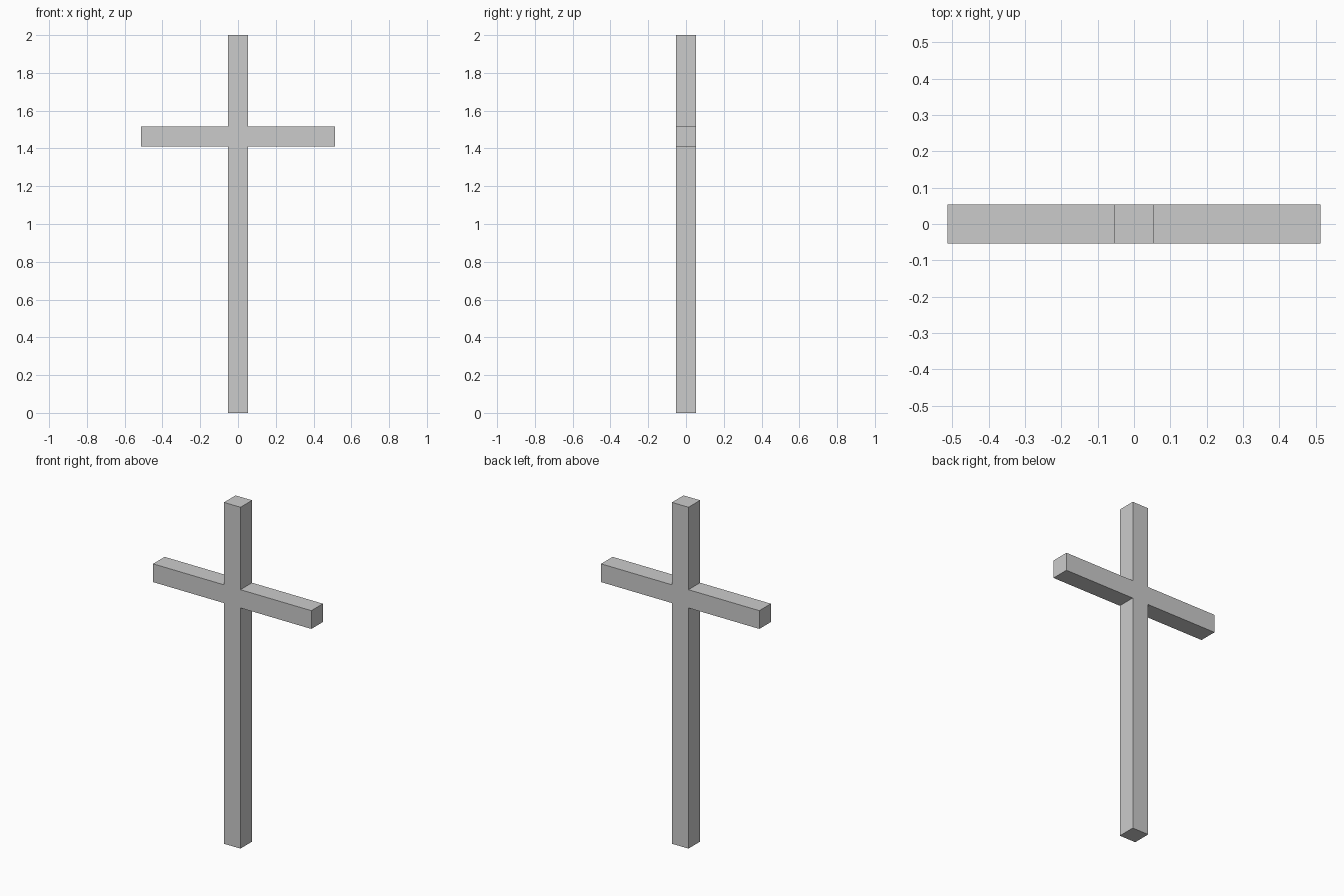
import bpy, bmesh

if "Cube" in bpy.data.objects:
    bpy.data.objects.remove(bpy.data.objects["Cube"])

H = 0.0535            # half thickness of the beams
ARM = 0.513           # half length of the crossbar
Z0, Z1 = 1.41, 1.517  # bottom and top of the crossbar
TOP = 2.0

# Right half of the front outline, mirrored to make the whole cross
right = [(H, 0), (H, Z0), (ARM, Z0), (ARM, Z1), (H, Z1), (H, TOP)]
outline = right + [(-x, z) for x, z in reversed(right)]

# Front face, extruded straight back
bm = bmesh.new()
face = bm.faces.new([bm.verts.new((x, -H, z)) for x, z in outline])
ext = bmesh.ops.extrude_face_region(bm, geom=[face], use_keep_orig=True)
back = [g for g in ext["geom"] if isinstance(g, bmesh.types.BMVert)]
bmesh.ops.translate(bm, verts=back, vec=(0, 2 * H, 0))
bmesh.ops.recalc_face_normals(bm, faces=bm.faces)

mesh = bpy.data.meshes.new("cross")
bm.to_mesh(mesh)
bm.free()
bpy.context.collection.objects.link(bpy.data.objects.new("cross", mesh))
